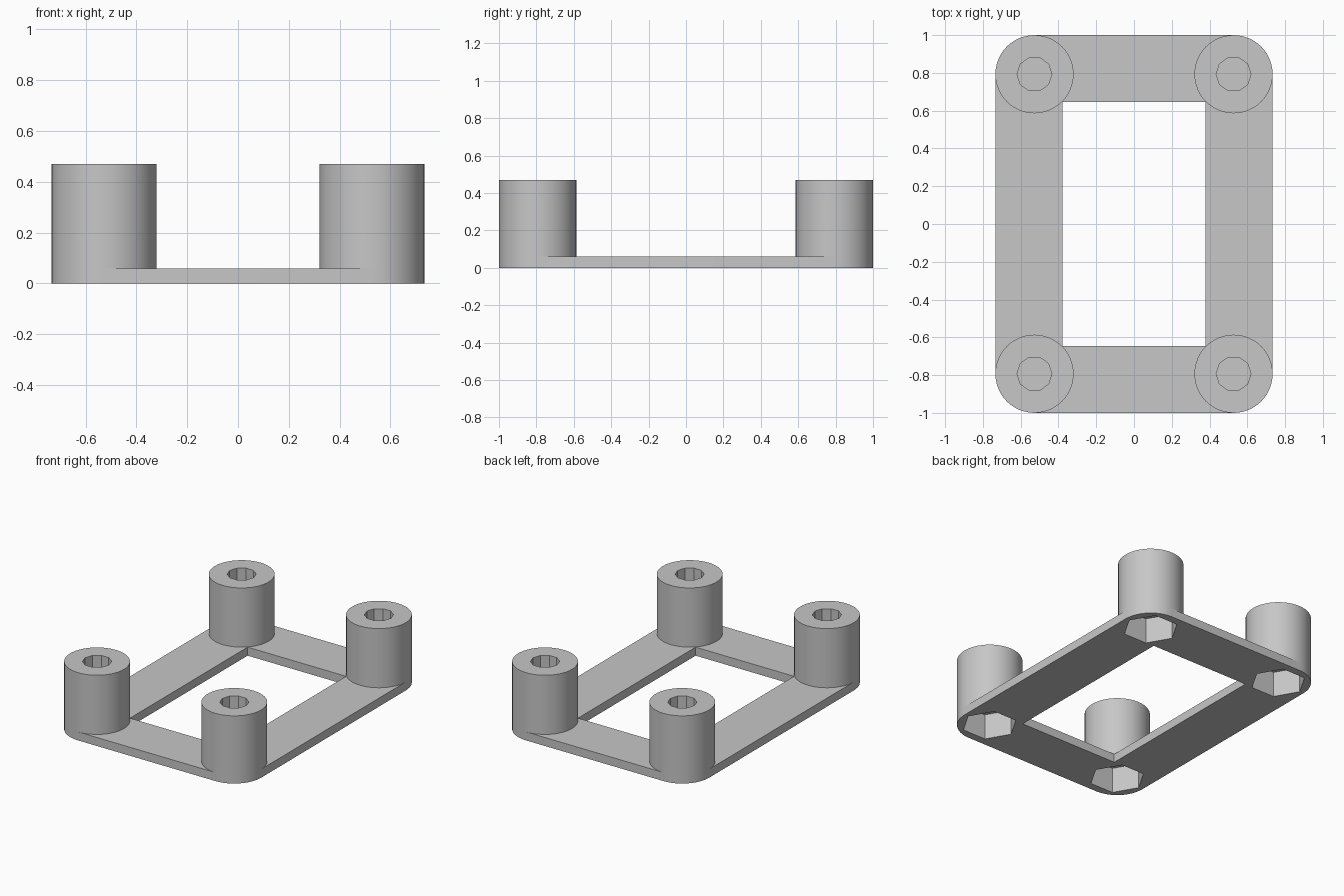
import bpy, bmesh, math

cube = bpy.data.objects.get("Cube")
if cube:
    bpy.data.objects.remove(cube, do_unlink=True)

POST_X, POST_Y = 0.527, 0.793   # post centres
POST_R, HEIGHT, PLATE = 0.207, 0.47, 0.059
POCKET_R, POCKET_TOP = 0.176, 0.176
HOLE_R, HOLE_BOTTOM = 0.092, 0.19
WINDOW_X, WINDOW_Y = 0.378, 0.645
CORNERS = {"front_right": (-1, -1), "front_left": (1, -1),
           "back_right": (-1, 1), "back_left": (1, 1)}

grey = bpy.data.materials.new("plain_grey")
grey.use_nodes = True
colour = (0.57, 0.57, 0.57, 1)
grey.diffuse_color = colour
grey.node_tree.nodes["Principled BSDF"].inputs["Base Color"].default_value = colour


def circle(radius, sides, cx=0, cy=0, start=0, sweep=math.tau):
    return [(cx + radius * math.cos(start + sweep * i / sides),
             cy + radius * math.sin(start + sweep * i / sides)) for i in range(sides)]


def prism(name, outline, z0, z1):
    """Extrude a closed outline from z0 to z1."""
    bm = bmesh.new()
    base = bm.faces.new([bm.verts.new((x, y, z0)) for x, y in outline])
    ext = bmesh.ops.extrude_face_region(bm, geom=[base])["geom"]
    top = [v for v in ext if isinstance(v, bmesh.types.BMVert)]
    bmesh.ops.translate(bm, verts=top, vec=(0, 0, z1 - z0))
    bmesh.ops.recalc_face_normals(bm, faces=bm.faces)
    mesh = bpy.data.meshes.new(name)
    bm.to_mesh(mesh)
    bm.free()
    mesh.materials.append(grey)
    obj = bpy.data.objects.new(name, mesh)
    bpy.context.collection.objects.link(obj)
    return obj


def activate(obj):
    bpy.ops.object.select_all(action="DESELECT")
    obj.select_set(True)
    bpy.context.view_layer.objects.active = obj


def cut(obj, cutter):
    """Subtract a cutter, then discard it."""
    cutter.hide_render = True
    mod = obj.modifiers.new("cut", "BOOLEAN")
    mod.operation, mod.solver, mod.object = "DIFFERENCE", "EXACT", cutter
    activate(obj)
    bpy.ops.object.modifier_apply(modifier=mod.name)
    bpy.data.objects.remove(cutter, do_unlink=True)


def smooth(obj):
    activate(obj)
    bpy.ops.object.shade_smooth_by_angle(angle=math.radians(30))


# Base frame with rounded corners
outline = []
for quarter, (sx, sy) in enumerate([(1, 1), (-1, 1), (-1, -1), (1, -1)]):
    start = quarter * math.pi / 2
    outline += circle(POST_R, 12, sx * POST_X, sy * POST_Y, start, math.pi / 2)
    end = start + math.pi / 2
    outline.append((sx * POST_X + POST_R * math.cos(end),
                    sy * POST_Y + POST_R * math.sin(end)))
frame = prism("base_frame", outline, 0, PLATE)

# Central window
window = [(sx * WINDOW_X, sy * WINDOW_Y) for sx, sy in [(1, 1), (-1, 1), (-1, -1), (1, -1)]]
cut(frame, prism("window_cutter", window, -0.1, 0.2))

# Hexagonal nut pockets through the frame
for sx, sy in CORNERS.values():
    hexagon = circle(POCKET_R, 6, sx * POST_X, sy * POST_Y)
    cut(frame, prism("pocket_cutter", hexagon, -0.1, POCKET_TOP))
smooth(frame)

# One post with a pocket below and a blind screw hole above
post = prism("post", circle(POST_R, 48), PLATE, HEIGHT)
cut(post, prism("pocket_cutter", circle(POCKET_R, 6), -0.1, POCKET_TOP))
cut(post, prism("hole_cutter", circle(HOLE_R, 10), HOLE_BOTTOM, HEIGHT + 0.1))

# Open the hidden ring where the post meets the frame
bm = bmesh.new()
bm.from_mesh(post.data)
hidden = [f for f in bm.faces if all(v.co.z < PLATE + 0.001 for v in f.verts)]
bmesh.ops.delete(bm, geom=hidden, context="FACES")
bm.to_mesh(post.data)
bm.free()
smooth(post)

# A post on every corner
for name, (sx, sy) in CORNERS.items():
    obj = bpy.data.objects.new(name + "_post", post.data)
    obj.location = (sx * POST_X, sy * POST_Y, 0)
    bpy.context.collection.objects.link(obj)
    for mod in post.modifiers:
        copy = obj.modifiers.new(mod.name, mod.type)
        if mod.type == "NODES":
            copy.node_group = mod.node_group
bpy.data.objects.remove(post, do_unlink=True)
